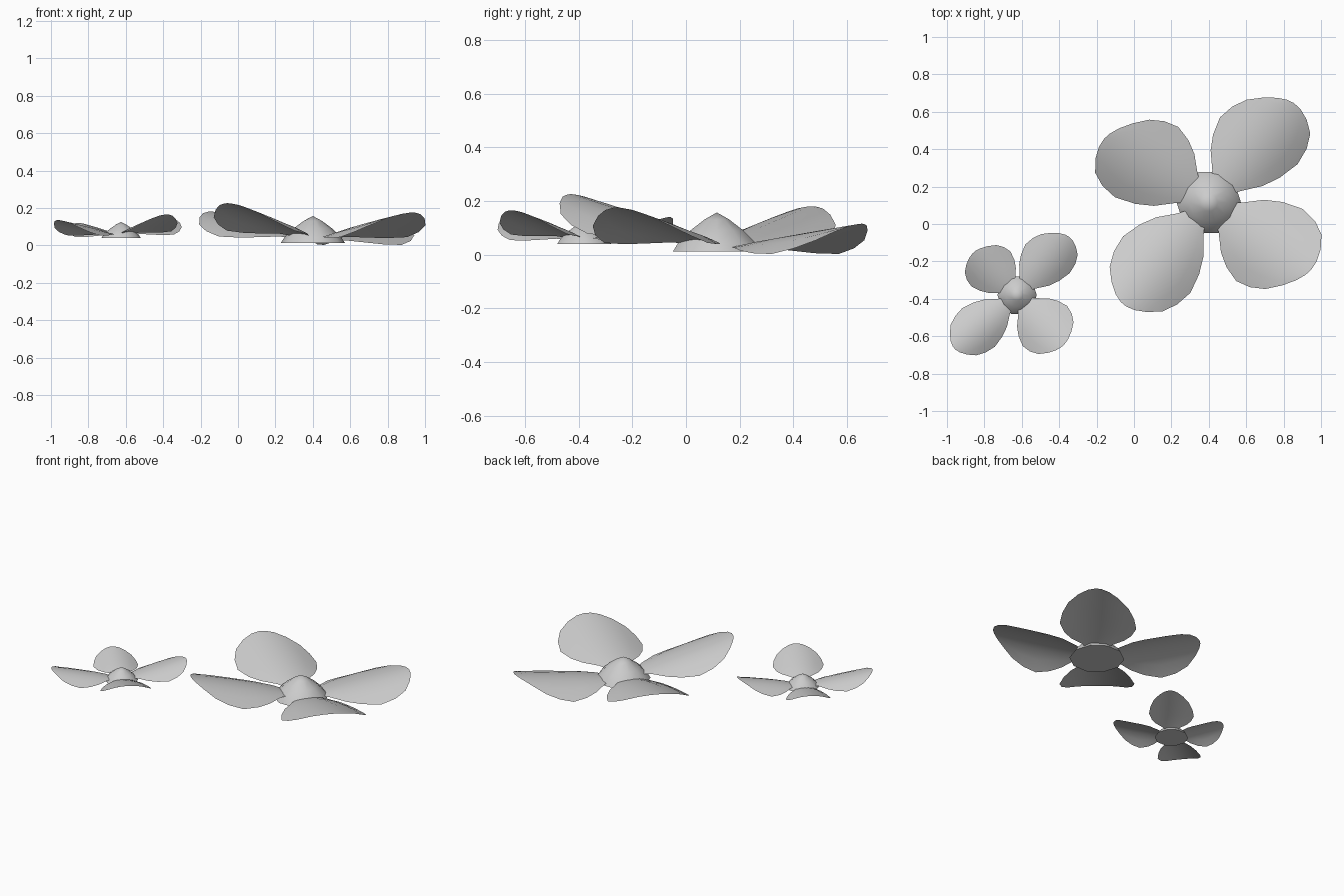
import bpy, bmesh
from math import sin, cos, radians, pi

if "Cube" in bpy.data.objects:
    bpy.data.objects.remove(bpy.data.objects["Cube"])

grey = bpy.data.materials.new("light_grey")
grey.use_nodes = True
grey.diffuse_color = (0.6, 0.6, 0.6, 1)
grey.node_tree.nodes["Principled BSDF"].inputs["Base Color"].default_value = (0.6, 0.6, 0.6, 1)

# Petal outline: distance along the petal, half width
OUTLINE = [(0.14, 0.24), (0.22, 0.4), (0.34, 0.7), (0.46, 0.88), (0.61, 1.0),
           (0.74, 0.94), (0.85, 0.79), (0.93, 0.53), (0.98, 0.28), (1.0, 0.08)]
# Centre dome profile: radius, height
DOME = [(1.0, 0.0), (0.88, 0.22), (0.6, 0.54), (0.28, 0.82)]
COLUMNS = 6


def finish(bm, name, loc):
    mesh = bpy.data.meshes.new(name)
    bmesh.ops.recalc_face_normals(bm, faces=bm.faces)
    if sum(f.normal.z for f in bm.faces) < 0:
        bmesh.ops.reverse_faces(bm, faces=bm.faces)
    bm.to_mesh(mesh)
    bm.free()
    mesh.materials.append(grey)
    obj = bpy.data.objects.new(name, mesh)
    obj.location = loc
    bpy.context.collection.objects.link(obj)
    bpy.ops.object.select_all(action='DESELECT')
    obj.select_set(True)
    bpy.context.view_layer.objects.active = obj
    bpy.ops.object.shade_smooth_by_angle(angle=radians(50))


# Thin leaf rising to its tip, sides drooping from the midrib, one side longer
def petal(name, loc, angle, length, width, tip, skew, base, droop):
    bm = bmesh.new()
    a = radians(angle)
    rows = []
    for t, w in OUTLINE:
        row = []
        for i in range(COLUMNS + 1):
            s = (2 * i / COLUMNS - 1) * w
            u, v = t * length * (1 + skew * s), s * width
            z = base + (tip - base) * t ** 0.75 - droop * s * s
            row.append(bm.verts.new((u * cos(a) - v * sin(a), u * sin(a) + v * cos(a), z)))
        rows.append(row)
    for p, q in zip(rows, rows[1:]):
        for i in range(COLUMNS):
            bm.faces.new((p[i], q[i], q[i + 1], p[i + 1]))
    finish(bm, name, loc)


# Low dome with a flat underside and a soft point
def dome(name, loc, radius, bottom, height, sides=10):
    bm = bmesh.new()
    rings = []
    for r, h in DOME:
        rings.append([bm.verts.new((r * radius * cos(2 * pi * i / sides),
                                    r * radius * sin(2 * pi * i / sides),
                                    bottom + h * height)) for i in range(sides)])
    top = bm.verts.new((0, 0, bottom + height))
    bm.faces.new(rings[0][::-1])
    for i in range(sides):
        j = (i + 1) % sides
        for p, q in zip(rings, rings[1:]):
            bm.faces.new((p[i], p[j], q[j], q[i]))
        bm.faces.new((rings[-1][i], rings[-1][j], top))
    finish(bm, name, loc)


# Petals: angle, length, width, tip height, skew
PLACES = ["back_left", "back_right", "front_right", "front_left"]
LARGE = [(51, 0.695, 0.24, 0.115, -0.08), (147, 0.65, 0.25, 0.18, 0.1),
         (230, 0.71, 0.235, 0.225, 0.0), (-35, 0.65, 0.26, 0.175, 0.09)]
SMALL = [(50, 0.415, 0.14, 0.14, -0.07), (135, 0.325, 0.14, 0.12, 0.04),
         (220, 0.44, 0.135, 0.135, 0.0), (-48, 0.365, 0.16, 0.165, 0.0)]

for size, petals, loc, base, droop, core in [
        ("large", LARGE, (0.4, 0.115, 0), 0.003, 0.078, (0.172, 0.012, 0.145)),
        ("small", SMALL, (-0.625, -0.38, 0), 0.035, 0.05, (0.105, 0.04, 0.085))]:
    for place, spec in zip(PLACES, petals):
        petal(f"{size}_petal_{place}", loc, *spec, base, droop)
    dome(f"{size}_flower_centre", loc, *core)
